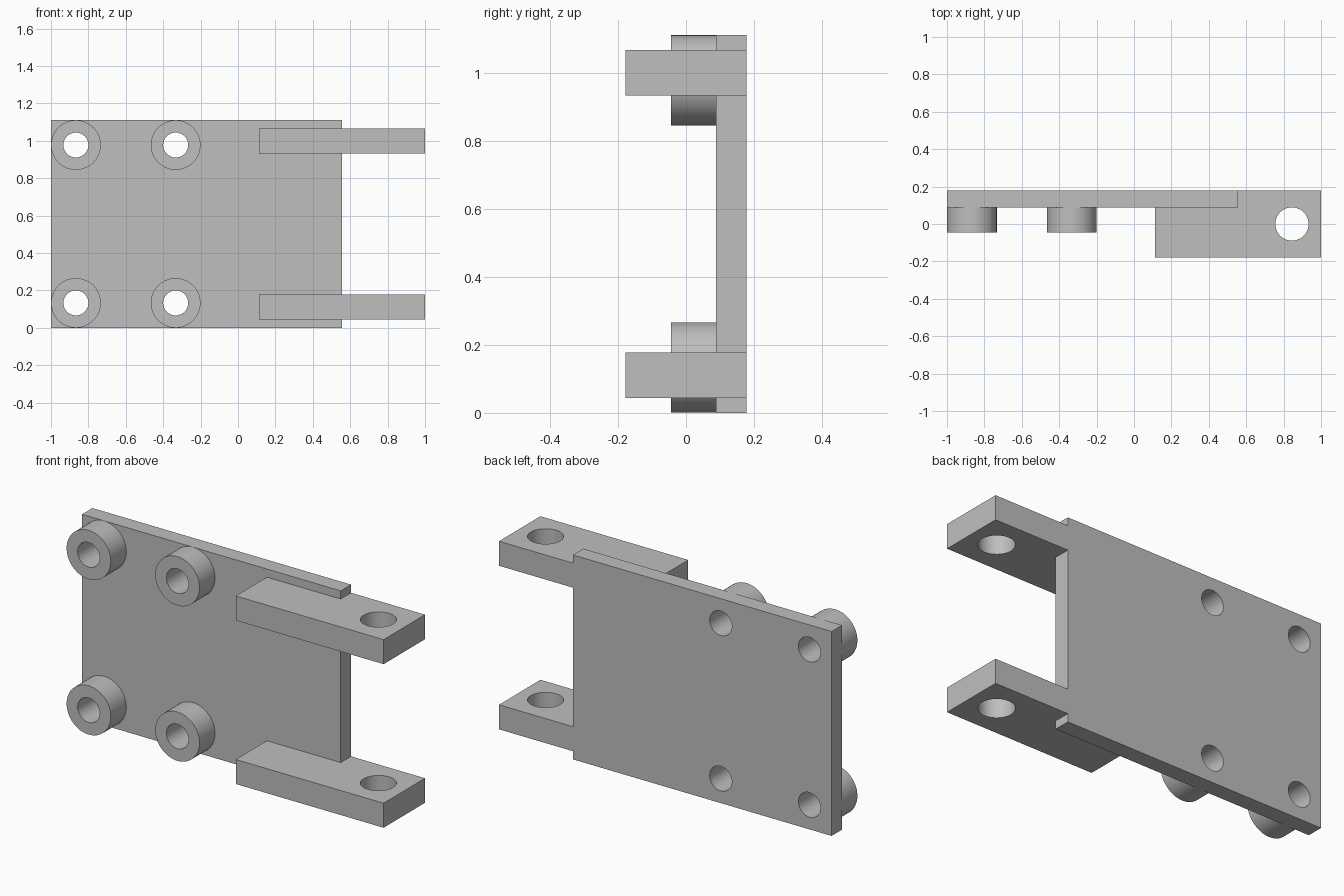
import bpy
import math
from mathutils import Vector

if "Cube" in bpy.data.objects:
    bpy.data.objects.remove(bpy.data.objects["Cube"], do_unlink=True)

# Dimensions are in millimetres, 45 long overall
MM = 2 / 45
ORIGIN = Vector((22.5, 4, 0))

grey = bpy.data.materials.new("plain grey")
grey.use_nodes = True
colour = (0.52, 0.52, 0.52, 1)
grey.diffuse_color = colour
grey.node_tree.nodes["Principled BSDF"].inputs["Base Color"].default_value = colour


def block(name, low, high):
    low, high = Vector(low), Vector(high)
    bpy.ops.mesh.primitive_cube_add(size=1, location=((low + high) / 2 - ORIGIN) * MM)
    ob = bpy.context.object
    ob.name = name
    ob.scale = (high - low) * MM
    bpy.ops.object.transform_apply(location=True, rotation=True, scale=True)
    ob.data.materials.append(grey)
    return ob


def rod(name, centre, radius, length, along_y):
    bpy.ops.mesh.primitive_cylinder_add(
        vertices=64, radius=radius * MM, depth=length * MM,
        location=(Vector(centre) - ORIGIN) * MM,
        rotation=(math.pi / 2 if along_y else 0, 0, 0))
    ob = bpy.context.object
    ob.name = name
    bpy.ops.object.transform_apply(location=True, rotation=True, scale=True)
    ob.data.materials.append(grey)
    return ob


def combine(body, tool, operation):
    bpy.ops.object.select_all(action="DESELECT")
    bpy.context.view_layer.objects.active = body
    body.select_set(True)
    mod = body.modifiers.new(operation.lower(), "BOOLEAN")
    mod.operation = operation
    mod.solver = "EXACT"
    mod.object = tool
    bpy.ops.object.modifier_apply(modifier=mod.name)
    bpy.data.objects.remove(tool, do_unlink=True)


# Back plate
bracket = block("mounting_bracket", (0, 6, 0), (35, 8, 25))

# Hinge arms with upright pin holes
for z in (1, 21):
    arm = block("hinge_arm", (25, 0, z), (45, 8, z + 3))
    combine(arm, rod("pin_hole", (41.5, 4, z + 1.5), 2, 6, False), "DIFFERENCE")
    combine(bracket, arm, "UNION")

# Screw bosses, sunk slightly into the plate, with through holes
for x in (3, 15):
    for z in (3, 22):
        combine(bracket, rod("screw_boss", (x, 4.75, z), 2.99, 3.5, True), "UNION")
        combine(bracket, rod("screw_hole", (x, 5.5, z), 1.5, 8, True), "DIFFERENCE")

bpy.ops.object.select_all(action="DESELECT")
bracket.select_set(True)
bpy.context.view_layer.objects.active = bracket
bpy.ops.object.shade_smooth_by_angle(angle=math.radians(30))
